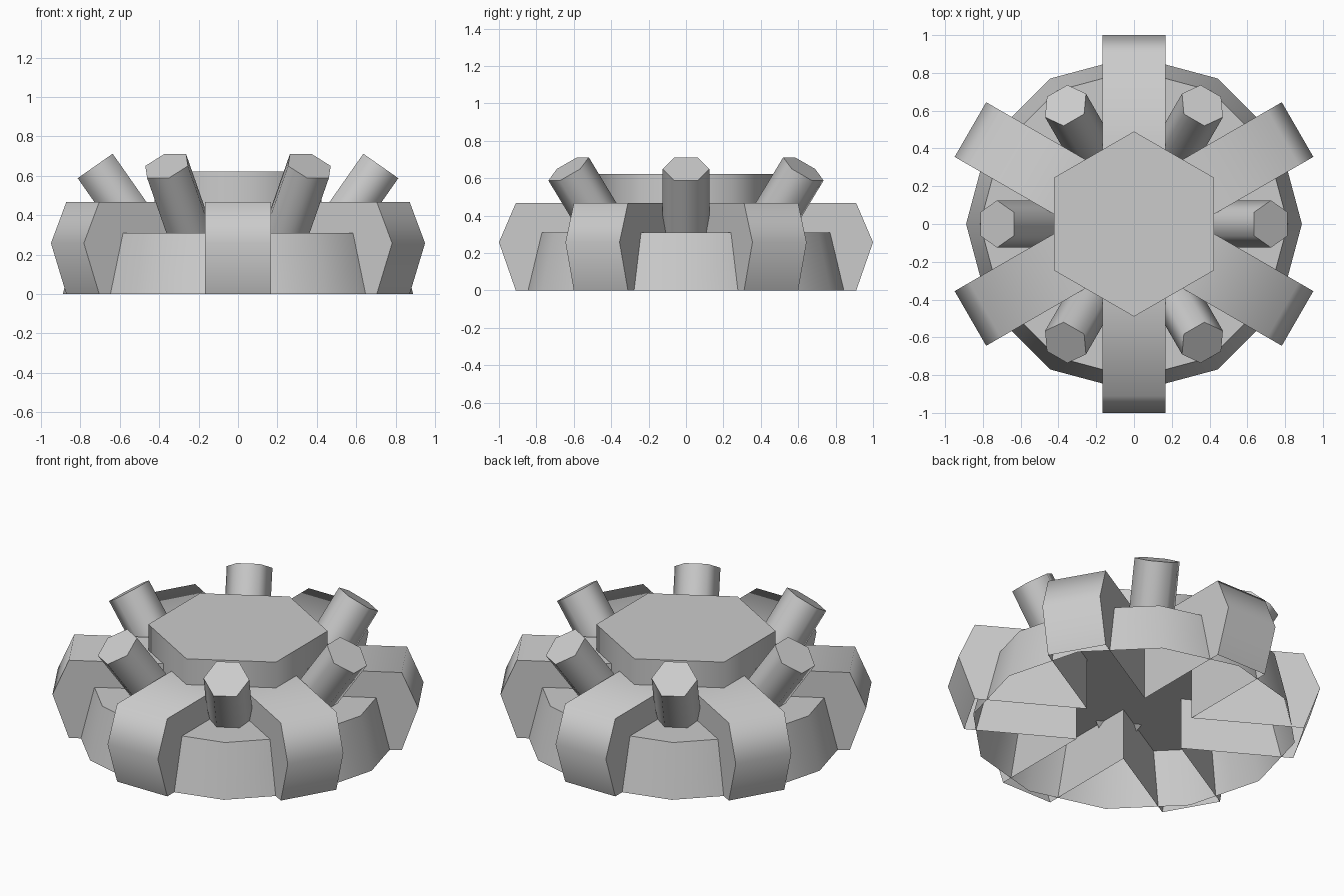
import bpy, bmesh, math
from mathutils import Matrix, Vector

if "Cube" in bpy.data.objects:
    bpy.data.objects.remove(bpy.data.objects["Cube"])


def finish(bm, name):
    me = bpy.data.meshes.new(name)
    bm.to_mesh(me)
    bm.free()
    ob = bpy.data.objects.new(name, me)
    bpy.context.collection.objects.link(ob)
    bpy.ops.object.select_all(action='DESELECT')
    ob.select_set(True)
    bpy.context.view_layer.objects.active = ob
    bpy.ops.object.shade_smooth_by_angle(angle=math.radians(70))
    return ob


def loft(bm, sides, rings, start=0.0):
    """Stack of regular polygons given as (radius, z); returns vertex rings."""
    out = []
    for r, z in rings:
        out.append([bm.verts.new((r * math.cos(start + 2 * math.pi * i / sides),
                                  r * math.sin(start + 2 * math.pi * i / sides), z))
                    for i in range(sides)])
    for a, b in zip(out, out[1:]):
        for i in range(sides):
            j = (i + 1) % sides
            bm.faces.new((a[i], a[j], b[j], b[i]))
    return out


# Twelve-sided base shell, open underneath
bm = bmesh.new()
rings = loft(bm, 12, [(0.889, 0), (0.815, 0.31)])
bm.faces.new(rings[1])
finish(bm, "base_shell")

# Hexagonal hub
bm = bmesh.new()
rings = loft(bm, 6, [(0.49, 0.31), (0.49, 0.622)], math.pi / 2)
bm.faces.new(rings[0][::-1])
bm.faces.new(rings[1])
finish(bm, "hub")

# Six radial arms with a pointed outer end, open underneath and toward the hub
half = 0.167
profile = [(0.289, 0), (0.91, 0), (1.0, 0.258), (0.91, 0.467), (0.289, 0.467)]
for k in range(6):
    bm = bmesh.new()
    near = [bm.verts.new((r, -half, z)) for r, z in profile]
    far = [bm.verts.new((r, half, z)) for r, z in profile]
    bm.faces.new(near)
    bm.faces.new(far[::-1])
    for i in (1, 2, 3):
        bm.faces.new((near[i], far[i], far[i + 1], near[i + 1]))
    bm.transform(Matrix.Rotation(math.radians(30 + 60 * k), 4, 'Z'))
    finish(bm, f"arm_{k + 1}")

# Six hexagonal posts leaning outward between the arms
tilt = math.radians(35)
top = Vector((0.725, 0, 0.65))
length = 0.42
for k in range(6):
    bm = bmesh.new()
    rings = loft(bm, 6, [(0.125, -length), (0.125, 0)], math.pi / 2)
    bm.faces.new(rings[0][::-1])
    bm.faces.new(rings[1])
    bm.transform(Matrix.Rotation(math.radians(60 * k), 4, 'Z')
                 @ Matrix.Translation(top) @ Matrix.Rotation(tilt, 4, 'Y'))
    finish(bm, f"post_{k + 1}")
